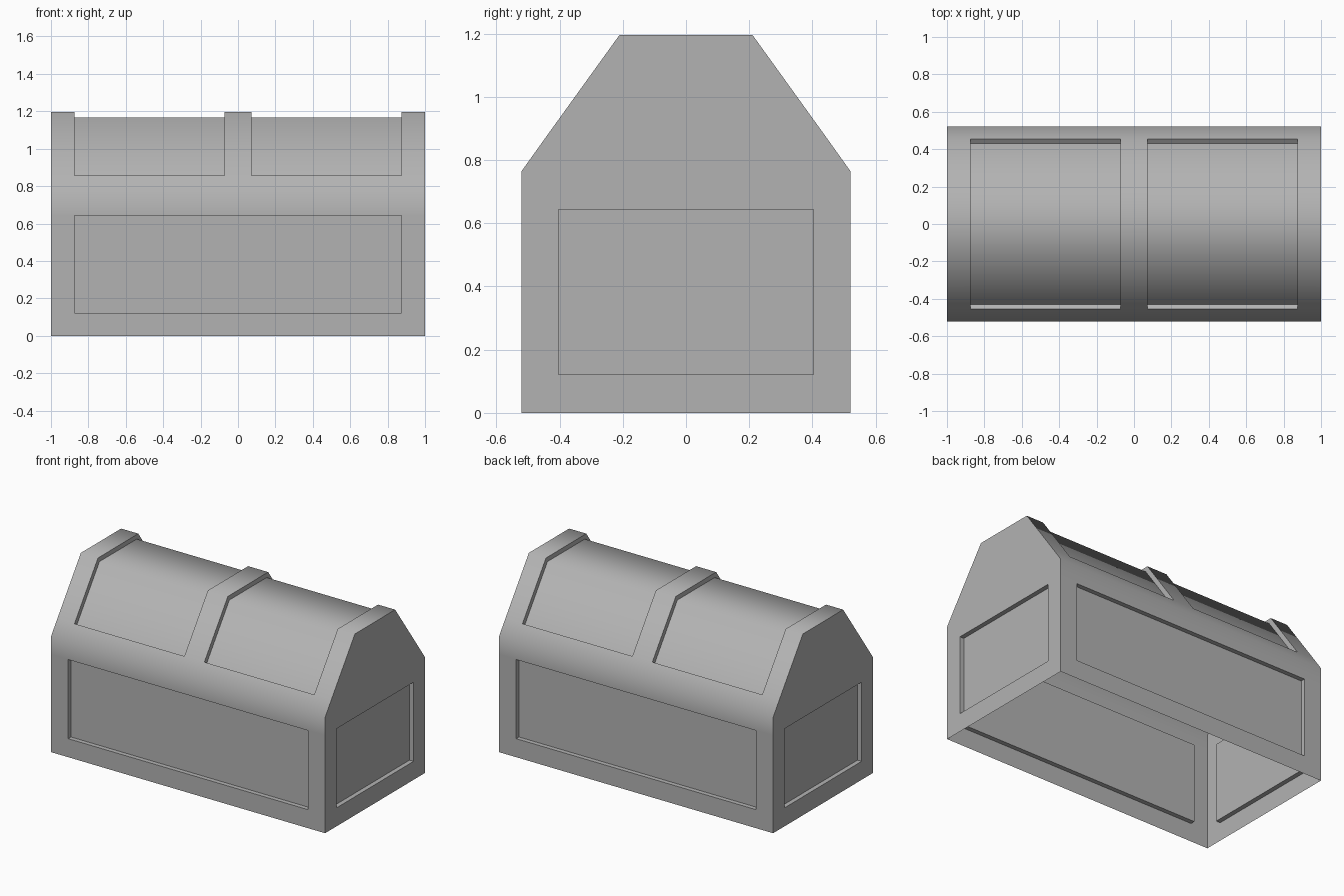
import bpy, bmesh, math

if "Cube" in bpy.data.objects:
    bpy.data.objects.remove(bpy.data.objects["Cube"])

DEPTH = 0.03                                     # recess of every panel
XS = [-1.0, -0.875, -0.073, 0.073, 0.875, 1.0]   # frame stations along the length
HALF = [(-0.52, 0), (-0.52, 0.122), (-0.52, 0.644), (-0.52, 0.765),
        (-0.455, 0.856), (-0.21, 1.196)]
PROFILE = HALF + [(-y, z) for y, z in reversed(HALF)]
LAST = len(PROFILE) - 1

bm = bmesh.new()
rows = [[bm.verts.new((x, y, z)) for y, z in PROFILE] for x in XS]

# Walls and roof: the profile swept along x, open underneath
skin = {}
for i in range(len(XS) - 1):
    for j in range(LAST):
        skin[i, j] = bm.faces.new((rows[i][j], rows[i + 1][j],
                                   rows[i + 1][j + 1], rows[i][j + 1]))

# Panel regions: front wall, back wall, two roof bays wrapping over the top
panels = [[skin[i, j] for i in (1, 2, 3)] for j in (1, LAST - 2)]
panels += [[skin[i, j] for j in (4, 5, 6)] for i in (1, 3)]


# Gable ends: frame around a rectangular panel
def gable(r, x):
    a, b, c, d = [bm.verts.new((x, y, z)) for y, z in
                  ((-0.403, 0.122), (0.403, 0.122), (0.403, 0.644), (-0.403, 0.644))]
    bm.faces.new((r[0], r[LAST], r[LAST - 1], b, a, r[1]))
    bm.faces.new((r[1], a, d, r[2]))
    bm.faces.new((b, r[LAST - 1], r[LAST - 2], c))
    bm.faces.new([r[2], d, c] + r[LAST - 2:2:-1])
    panels.append([bm.faces.new((a, b, c, d))])


gable(rows[0], -1.0)
gable(rows[-1], 1.0)
bmesh.ops.recalc_face_normals(bm, faces=bm.faces[:])
bm.normal_update()


# Push a panel inward at constant depth, mitred where it bends
def recess(faces):
    moves = {}
    for v in {v for f in faces for v in f.verts}:
        ns = [f.normal.copy() for f in v.link_faces if f in faces]
        n2 = min(ns, key=lambda n: n.dot(ns[0]))
        moves[v.co.copy().freeze()] = (ns[0] + n2) / (1 + ns[0].dot(n2))
    new = bmesh.ops.extrude_face_region(bm, geom=faces)["geom"]
    old = [f for f in faces if f.is_valid and f not in new]
    if old:
        bmesh.ops.delete(bm, geom=old, context='FACES')
    for v in new:
        if isinstance(v, bmesh.types.BMVert):
            v.co -= moves[v.co.copy().freeze()] * DEPTH


for p in panels:
    recess(p)
bmesh.ops.recalc_face_normals(bm, faces=bm.faces[:])

# Finished shell, with soft roof bends and crisp panel edges
mesh = bpy.data.meshes.new("chest_shell")
bm.to_mesh(mesh)
bm.free()
chest = bpy.data.objects.new("chest_shell", mesh)
bpy.context.collection.objects.link(chest)
bpy.context.view_layer.objects.active = chest
chest.select_set(True)
bpy.ops.object.shade_smooth_by_angle(angle=math.radians(60))

# Dark grey finish
grey = bpy.data.materials.new("dark_grey")
grey.diffuse_color = (0.45, 0.45, 0.45, 1)
grey.use_nodes = True
grey.node_tree.nodes["Principled BSDF"].inputs["Base Color"].default_value = grey.diffuse_color
mesh.materials.append(grey)
